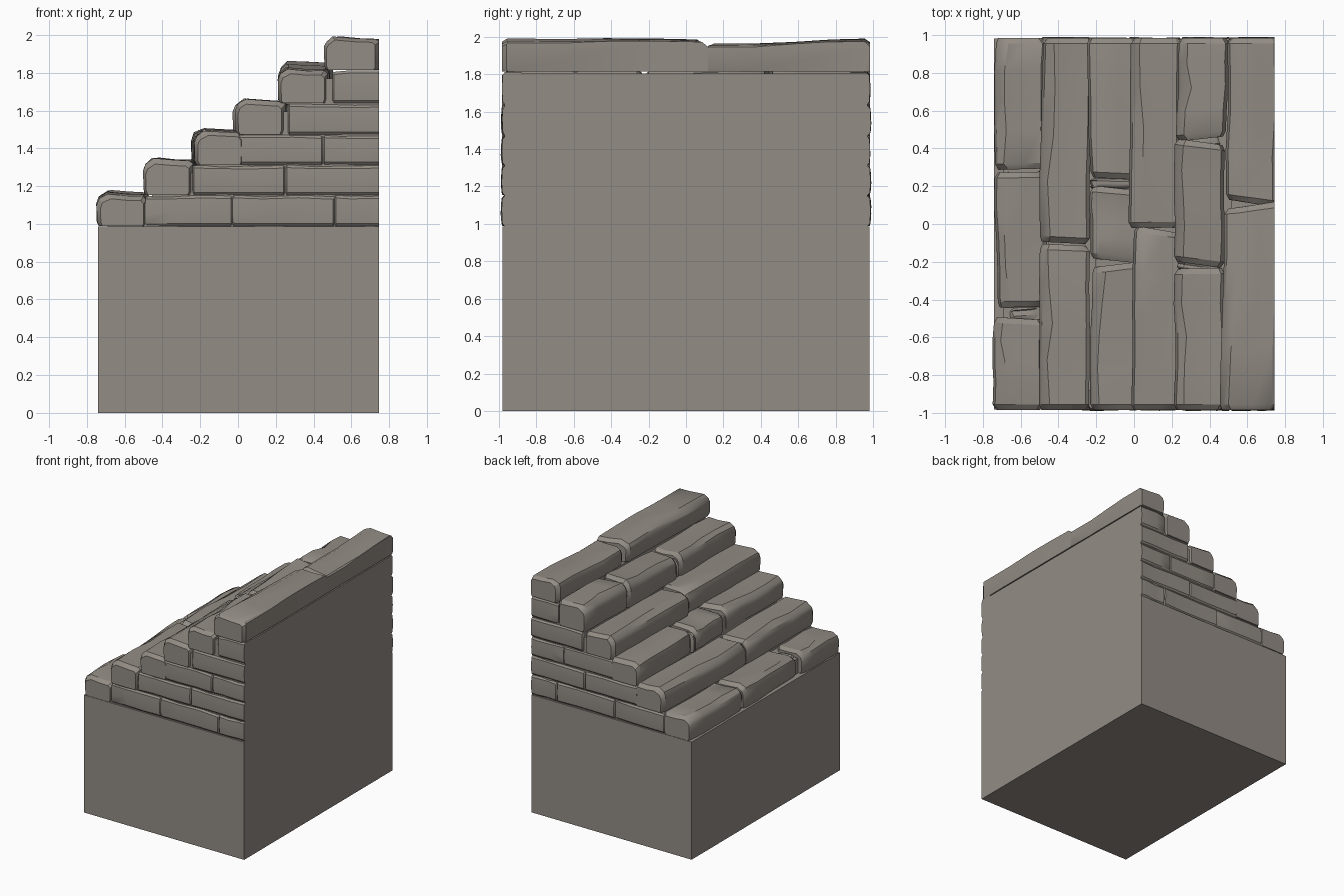
import bpy, bmesh, math, random

if "Cube" in bpy.data.objects:
    bpy.data.objects.remove(bpy.data.objects["Cube"])
random.seed(7)

mat = bpy.data.materials.new("warm grey stone")
mat.diffuse_color = (0.29, 0.262, 0.232, 1)
mat.use_nodes = True
mat.node_tree.nodes["Principled BSDF"].inputs["Base Color"].default_value = mat.diffuse_color
XR, YE, BASE = 0.745, 0.982, 0.985        # right wall, side wall, top of base
Z = [0.985, 1.15, 1.31, 1.47, 1.635, 1.81, 1.99]   # course heights
X = [-0.74, -0.505, -0.255, -0.02, 0.215, 0.465]   # step fronts
R = random.uniform


def finish(name, bm, angle=32):
    bmesh.ops.recalc_face_normals(bm, faces=bm.faces)
    me = bpy.data.meshes.new(name)
    bm.to_mesh(me)
    bm.free()
    for p in me.polygons:
        p.use_smooth = True
    me.set_sharp_from_angle(angle=math.radians(angle))
    me.materials.append(mat)
    ob = bpy.data.objects.new(name, me)
    bpy.context.collection.objects.link(ob)
    return ob


def loft(name, rings, clip=True):
    """Closed skin through matching cross-sections, trimmed flush at the right wall."""
    bm = bmesh.new()
    vr = [[bm.verts.new(p) for p in r] for r in rings]
    n = len(rings[0])
    for a, b in zip(vr, vr[1:]):
        for i in range(n):
            j = (i + 1) % n
            bm.faces.new((a[i], a[j], b[j], b[i]))
    bm.faces.new(vr[0])
    bm.faces.new(vr[-1])
    if clip:
        geom = bm.verts[:] + bm.edges[:] + bm.faces[:]
        cut = bmesh.ops.bisect_plane(bm, geom=geom, plane_co=(XR, 0, 0),
                                     plane_no=(1, 0, 0), clear_outer=True)
        edges = [e for e in cut['geom_cut'] if isinstance(e, bmesh.types.BMEdge)]
        if edges:
            bmesh.ops.holes_fill(bm, edges=edges, sides=0)
    return finish(name, bm)


# worn cross-section of a tread stone: (across, up), chamfered on the outer top edge
PROFILE = [(.05, 0), (.01, .12), (0, .68), (.05, .86), (.2, 1.0),
           (.6, .97), (.93, .93), (1, .84), (1, .1), (.97, 0)]


def tread(name, y0, y1, xa, xb, width, z0, ha, hb):
    """Tread stone from y0 to y1: front edge goes xa to xb, height ha to hb."""
    ch = min(.03, (y1 - y0) * .2)
    ys = [y0, y0 + ch] + [y0 + (y1 - y0) * t for t in (.3, .52, .75)] + [y1 - ch, y1]
    skew = R(-.02, .02)
    shape = [(u, v + R(-.03, .03) * (0 < v < 1)) for u, v in PROFILE]
    rings = []
    for k, y in enumerate(ys):
        t = (y - y0) / (y1 - y0)
        end = k in (0, len(ys) - 1)
        w, h = width, ha + (hb - ha) * t + R(-.008, .004)
        x = xa + (xb - xa) * t + R(-.006, .006)
        if end:
            x, w, h = x + .018, w - .036, h - .024
        wear = R(-.05, .07)
        ring = []
        for u, v in shape:
            uu = u + (wear if u == .2 else 0)
            yy = y + (skew * (u - .5) * 2 if abs(y) < .9 else 0)
            ring.append((x + uu * w, yy, z0 + v * h))
        rings.append(ring)
    return loft(name, rings)


def side_stone(name, xa, xb, z0, z1, s):
    """Facing stone on the front (s=-1) or back (s=1) wall."""
    c, rings = .008, []
    last = xb > XR
    xs = [xa, xa + c] + [xa + (xb - xa) * t for t in (.3, .65)] + [xb - c, xb]
    for k, x in enumerate(xs):
        i = c if k in (0, len(xs) - 1) else 0
        f = YE + R(-.006, .005) - i
        a, b = z0 + .003 + i * .5, z1 - .003 - i * .5 + R(-.003, .006)
        m = a + (b - a) * R(.35, .65)
        rings.append([(x, s * y, z) for y, z in
                      ((.88, a), (f - .012, a), (f, a + .014), (f + .004, m),
                       (f, b - .014), (f - .012, b), (.88, b))])
    return loft(name, rings)


# plain base block
bm = bmesh.new()
bmesh.ops.create_cube(bm, size=1)
for v in bm.verts:
    v.co = (v.co.x * 2 * .7425 + .0025, v.co.y * 2 * YE, (v.co.z + .5) * BASE)
finish("base_block", bm)

# stepped core behind the stones
prof = [(XR, BASE - .02), (XR, Z[5] - .005)]
for k in range(5, -1, -1):
    top = Z[5] - .005 if k == 5 else Z[k + 1] - .04
    nx = X[k] + .05
    if k < 5:
        prof.append((X[k + 1] + .05, top))
    prof.append((nx, top))
prof.append((X[0] + .05, BASE - .02))
loft("stepped_core", [[(x, y, z) for x, z in prof] for y in (-YE + .012, YE - .012)], False)

# tread stones per step: y0, y1, front x at y0, front x at y1, height at y0, height at y1
TREADS = [
    [(-.985, -.50, -.745, -.745, .175, .18), (-.44, .275, -.725, -.74, .17, .19), (.29, .985, -.735, -.735, .19, .185)],
    [(-.985, -.11, -.505, -.50, .19, .195), (-.10, .985, -.505, -.475, .185, .20)],
    [(-.985, -.215, -.235, -.225, .175, .185), (-.195, .19, -.235, -.235, .17, .175), (.24, .985, -.23, -.25, .19, .19)],
    [(-.985, -.03, -.015, -.005, .185, .19), (-.02, .985, -.025, -.015, .18, .19)],
    [(-.985, -.235, .215, .215, .185, .19), (-.215, .435, .215, .215, .19, .225), (.45, .985, .225, .24, .225, .215)],
    [(-.985, .10, .455, .48, .185, .175), (.11, .985, .485, .50, .15, .18)],
]
for k, row in enumerate(TREADS):
    for n, (y0, y1, xa, xb, ha, hb) in enumerate(row):
        z0 = Z[k] + .004
        w = .265 if k < 5 else XR - min(xa, xb) + .005
        tread(f"step_{k + 1}_stone_{n + 1}", y0, y1, xa, xb, w, z0, ha, hb)

# small filler stones in the wide joints
tread("filler_stone_1", -.545, -.43, -.66, -.68, .17, Z[0], .14, .14)
tread("filler_stone_2", .185, .24, -.235, -.23, .22, Z[2], .15, .15)
tread("filler_stone_3", -.26, -.19, .23, .23, .2, Z[4], .15, .15)
tread("filler_stone_4", .40, .47, .25, .25, .2, Z[4], .16, .16)

# coursed facing stones on front and back
JOINTS = [(-.49, -.03, .51, .8), (-.24, .25, .8), (0, .45, .8), (.265, .8), (.5, .8)]
for s, side in ((-1, "front"), (1, "back")):
    for k, js in enumerate(JOINTS):
        for n, (a, b) in enumerate(zip(js, js[1:])):
            side_stone(f"{side}_course_{k + 1}_stone_{n + 1}", a, b, Z[k], Z[k + 1], s)
